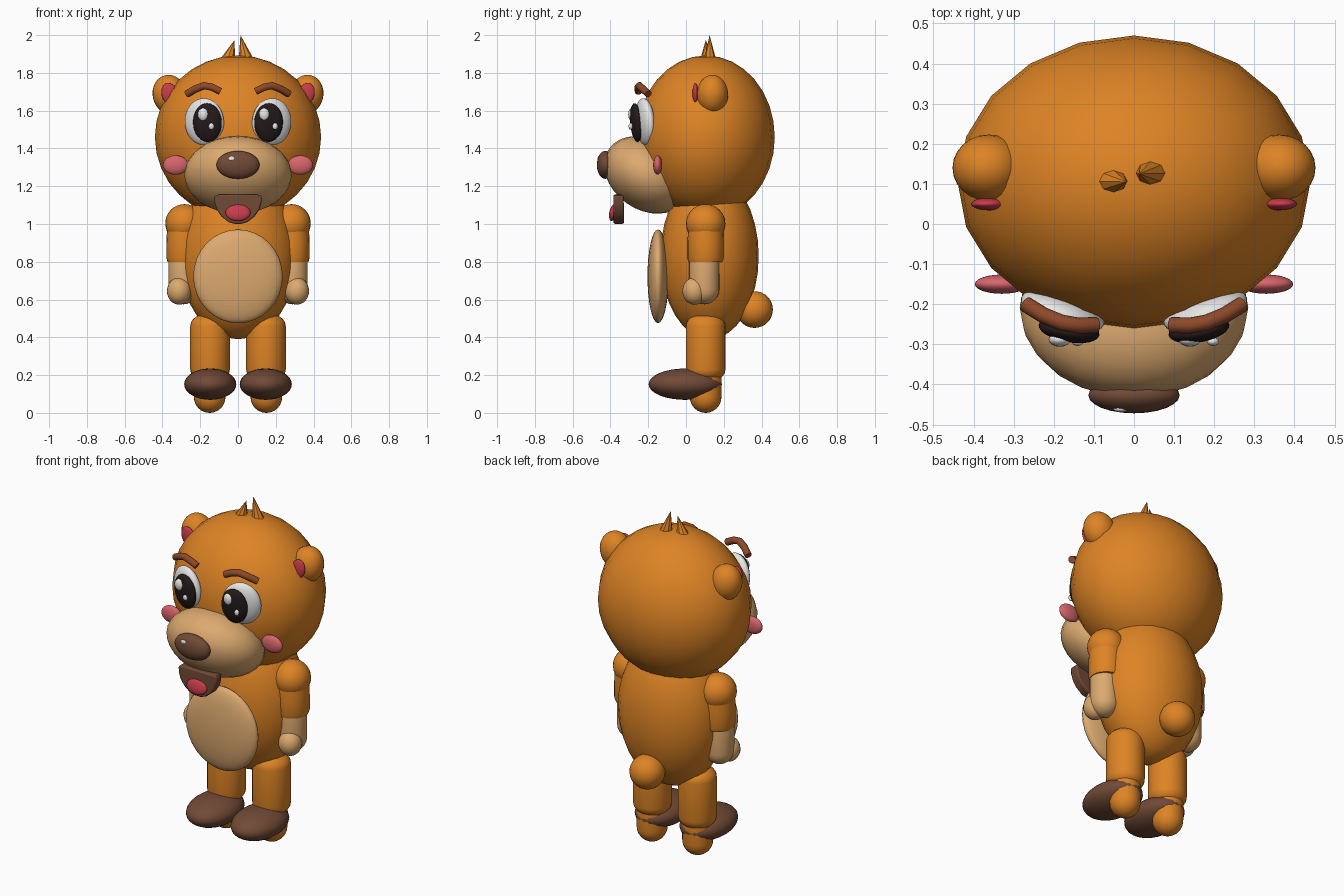
import bpy, bmesh, math
from mathutils import Vector, Matrix, Euler

if "Cube" in bpy.data.objects:
    bpy.data.objects.remove(bpy.data.objects["Cube"])


def material(name, rgb):
    m = bpy.data.materials.new(name)
    m.diffuse_color = (*rgb, 1)
    m.use_nodes = True
    m.node_tree.nodes["Principled BSDF"].inputs["Base Color"].default_value = m.diffuse_color
    return m


ORANGE = material("orange_fur", (0.73, 0.23, 0.018))
TAN = material("tan_fur", (0.72, 0.40, 0.16))
BROWN = material("dark_brown", (0.165, 0.068, 0.037))
BROW = material("brow_brown", (0.27, 0.066, 0.022))
BLACK = material("pupil_black", (0.018, 0.010, 0.010))
WHITE = material("eye_white", (0.80, 0.80, 0.80))
PINK = material("cheek_pink", (0.68, 0.13, 0.15))
RED = material("tongue_red", (0.58, 0.045, 0.065))


def finish(bm, name, mat, smooth=True, angle=None):
    bmesh.ops.recalc_face_normals(bm, faces=bm.faces)
    mesh = bpy.data.meshes.new(name)
    bm.to_mesh(mesh)
    bm.free()
    mesh.materials.append(mat)
    obj = bpy.data.objects.new(name, mesh)
    bpy.context.collection.objects.link(obj)
    for p in mesh.polygons:
        p.use_smooth = smooth
    if angle:
        bpy.context.view_layer.objects.active = obj
        obj.select_set(True)
        bpy.ops.object.shade_smooth_by_angle(angle=math.radians(angle))
        obj.select_set(False)
    return obj


def ball(name, mat, loc, size, rot=(0, 0, 0), seg=24, rings=16):
    """Ellipsoid with radii size and rotation in degrees."""
    bm = bmesh.new()
    r = Euler([math.radians(a) for a in rot]).to_matrix().to_4x4()
    bmesh.ops.create_uvsphere(bm, u_segments=seg, v_segments=rings, radius=1,
                              matrix=Matrix.Translation(loc) @ r @ Matrix.Diagonal((*size, 1)))
    return finish(bm, name, mat)


def lathe(name, mat, x, y, profile, seg=24):
    """Upright turned shape; profile is (radius, z) pairs from the top down."""
    bm = bmesh.new()
    loops = []
    for r, z in profile:
        loops.append([bm.verts.new((x + r * math.cos(2 * math.pi * i / seg),
                                    y + r * math.sin(2 * math.pi * i / seg), z))
                      for i in range(seg)])
    for a, b in zip(loops, loops[1:]):
        for i in range(seg):
            j = (i + 1) % seg
            bm.faces.new((a[i], a[j], b[j], b[i]))
    bm.faces.new(loops[0])
    bm.faces.new(loops[-1])
    return finish(bm, name, mat, angle=40)


def dome(r, z, sign, h=None, steps=6):
    """Rounded end of a limb, from rim to pole."""
    h = h or r
    return [(max(r * math.cos(t), 0.002), z + sign * h * math.sin(t))
            for t in (math.pi / 2 * k / steps for k in range(steps + 1))]


def capsule(name, mat, x, y, r, z0, z1, h=None):
    h = h or r
    return lathe(name, mat, x, y, dome(r, z1 - h, 1, h)[::-1] + dome(r, z0 + h, -1, h))


# Head, trunk and tail
ball("head", ORANGE, (0, 0.105, 1.46), (0.44, 0.365, 0.432), seg=20)
ball("body", ORANGE, (0, 0.125, 0.83), (0.312, 0.26, 0.44), seg=24)
ball("belly_patch", TAN, (0, -0.148, 0.723), (0.237, 0.056, 0.248))
ball("tail", ORANGE, (0, 0.363, 0.547), (0.097, 0.097, 0.097))

# Muzzle and nose
ball("muzzle", TAN, (0, -0.208, 1.26), (0.285, 0.243, 0.184), (-35, 0, 0))
ball("nose", BROWN, (0, -0.427, 1.313), (0.114, 0.045, 0.074))
ball("nose_shine", WHITE, (-0.033, -0.461, 1.345), (0.019, 0.008, 0.013), seg=12, rings=8)

# Open mouth: a rounded D extruded in depth
half = [(0.112, 1.155), (0.125, 1.147), (0.123, 1.11), (0.112, 1.075), (0.088, 1.04),
        (0.05, 1.01), (0.018, 1.001)]
outline = half + [(-x, z) for x, z in reversed(half)]
bm = bmesh.new()
face = bm.faces.new([bm.verts.new((x, -0.385 + 0.01 * (1.155 - z), z)) for x, z in outline])
ext = bmesh.ops.extrude_face_region(bm, geom=[face])
bmesh.ops.translate(bm, vec=(0, 0.055, 0),
                    verts=[v for v in ext["geom"] if isinstance(v, bmesh.types.BMVert)])
mouth = finish(bm, "mouth", BROWN, angle=35)
bev = mouth.modifiers.new("soft_rim", "BEVEL")
bev.width, bev.segments = 0.01, 2
ball("tongue", RED, (0, -0.386, 1.06), (0.066, 0.02, 0.045), (-12, 0, 0))

for side, s in (("left", -1), ("right", 1)):
    # Ears
    ball(side + "_ear", ORANGE, (s * 0.362, 0.14, 1.685), (0.09, 0.083, 0.105), (0, s * 12, 0))
    ball(side + "_inner_ear", RED, (s * 0.362, 0.05, 1.69), (0.043, 0.016, 0.058), (0, s * 15, 0))
    # Eyes, with shines on the same side of both pupils
    ball(side + "_eye", WHITE, (s * 0.178, -0.217, 1.54), (0.109, 0.044, 0.126), (5, 0, s * 18))
    ball(side + "_pupil", BLACK, (s * 0.162, -0.264, 1.537), (0.077, 0.03, 0.103), (5, 0, s * 10))
    ball(side + "_eye_shine", WHITE, (s * 0.162 - 0.023, -0.288, 1.58), (0.028, 0.018, 0.034),
         seg=16, rings=10)
    ball(side + "_eye_glint", WHITE, (s * 0.169 + 0.028, -0.293, 1.517), (0.015, 0.011, 0.018),
         seg=12, rings=8)
    # Cheeks
    ball(side + "_cheek", PINK, (s * 0.33, -0.15, 1.312), (0.067, 0.024, 0.051))

    # Bent eyebrow tube
    curve = bpy.data.curves.new(side + "_brow", "CURVE")
    curve.dimensions = "3D"
    curve.bevel_depth = 0.02
    curve.bevel_resolution = 3
    curve.use_fill_caps = True
    pts = [(0.27, -0.2, 1.688), (0.225, -0.228, 1.715), (0.18, -0.246, 1.732),
           (0.14, -0.253, 1.725), (0.093, -0.252, 1.702)]
    sp = curve.splines.new("POLY")
    sp.points.add(len(pts) - 1)
    for p, (x, y, z) in zip(sp.points, pts):
        p.co = (s * x, y, z, 1)
    curve.materials.append(BROW)
    brow = bpy.data.objects.new(side + "_brow", curve)
    bpy.context.collection.objects.link(brow)

    # Arms
    ball(side + "_shoulder", ORANGE, (s * 0.283, 0.104, 1.003), (0.102, 0.104, 0.102))
    lathe(side + "_sleeve", ORANGE, s * 0.283, 0.104,
          [(0.09, 1.0), (0.094, 0.95), (0.096, 0.90), (0.096, 0.82), (0.09, 0.80)])
    capsule(side + "_forearm", TAN, s * 0.289, 0.097, 0.08, 0.575, 0.88)
    ball(side + "_hand", TAN, (s * 0.312, 0.045, 0.645), (0.064, 0.064, 0.072))

    # Legs and shoes
    capsule(side + "_leg", ORANGE, s * 0.148, 0.104, 0.105, 0.16, 0.53, 0.07)
    capsule(side + "_ankle", ORANGE, s * 0.15, 0.104, 0.084, 0.0, 0.28)
    ball(side + "_shoe", BROWN, (s * 0.147, -0.004, 0.152), (0.138, 0.194, 0.083))

# Leaning hair spikes
for name, base, tip in (("left_hair_spike", (-0.06, 0.107, 1.86), (-0.018, 0.105, 1.975)),
                        ("right_hair_spike", (0.047, 0.127, 1.86), (0.013, 0.125, 2.0))):
    bm = bmesh.new()
    ring = [bm.verts.new(Vector(base) + Vector((0.044 * math.cos(a), 0.035 * math.sin(a), 0)))
            for a in (math.pi / 4 * k for k in range(8))]
    top = bm.verts.new(tip)
    bm.faces.new(ring)
    for i in range(8):
        bm.faces.new((ring[i], ring[(i + 1) % 8], top))
    finish(bm, name, ORANGE, smooth=False)
